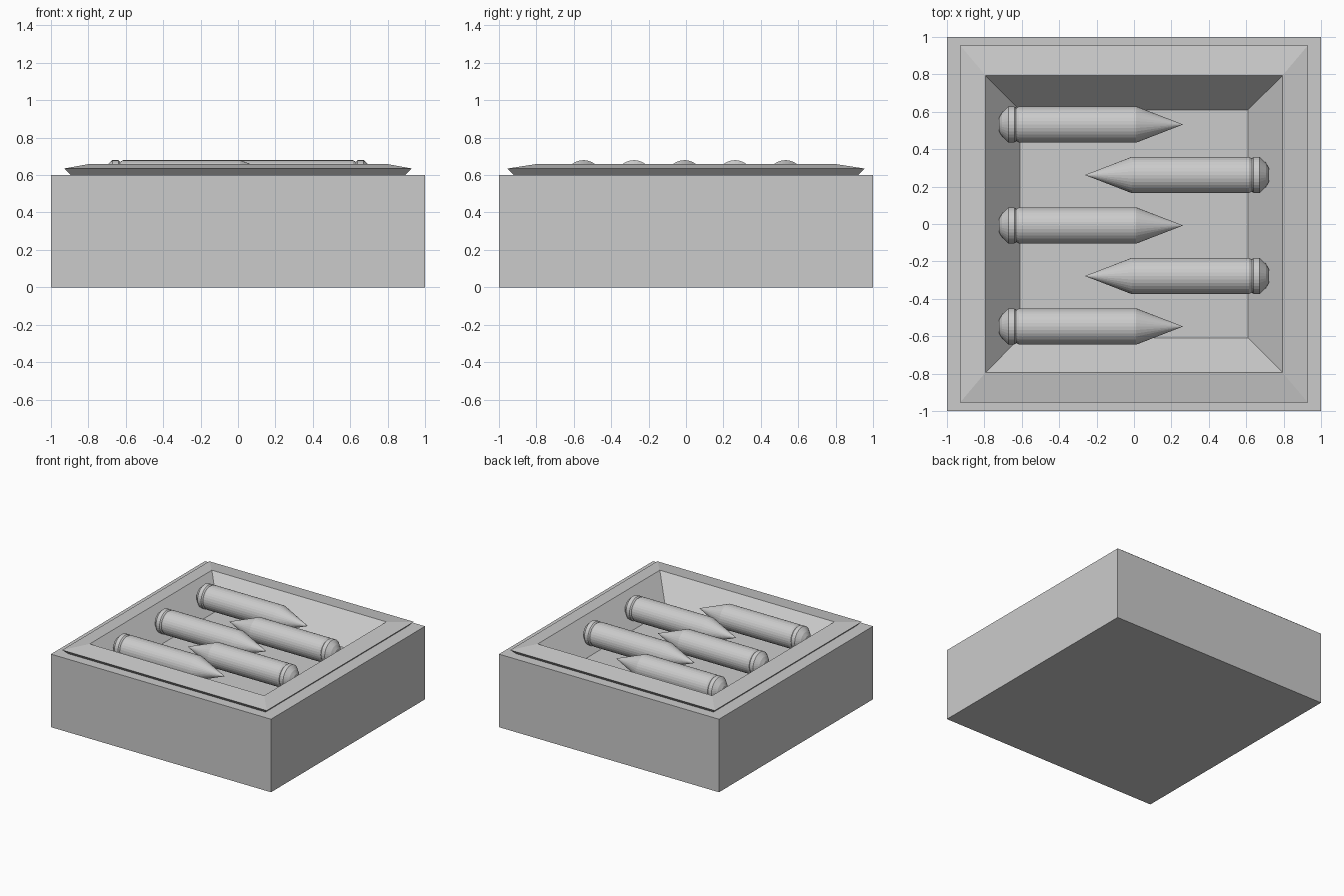
import bpy, bmesh, math

if "Cube" in bpy.data.objects:
    bpy.data.objects.remove(bpy.data.objects["Cube"])


def make_object(name, bm):
    bmesh.ops.recalc_face_normals(bm, faces=bm.faces)
    mesh = bpy.data.meshes.new(name)
    bm.to_mesh(mesh)
    bm.free()
    obj = bpy.data.objects.new(name, mesh)
    bpy.context.collection.objects.link(obj)
    return obj


def loft(bm, rings):
    """Bridge rings of equal length and cap both ends."""
    for a, b in zip(rings, rings[1:]):
        for i in range(len(a)):
            j = (i + 1) % len(a)
            bm.faces.new((a[i], a[j], b[j], b[i]))
    bm.faces.new(rings[0])
    bm.faces.new(rings[-1])


# Case: square block, raised bevelled rim, sloping walls and sunken floor
CASE = [(1, 1, 0), (1, 1, 0.6), (0.895, 0.92, 0.6), (0.93, 0.955, 0.635),
        (0.793, 0.793, 0.66), (0.61, 0.61, 0.45)]
bm = bmesh.new()
loft(bm, [[bm.verts.new((sx * hx, sy * hy, z))
           for sx, sy in ((-1, -1), (1, -1), (1, 1), (-1, 1))]
          for hx, hy, z in CASE])
make_object("case", bm)

# Cartridge profile: (x, radius) from the rounded base to the pointed tip
PROFILE = [(-0.722, 0.036), (-0.705, 0.065), (-0.672, 0.097), (-0.64, 0.097),
           (-0.63, 0.088), (-0.615, 0.097), (0.012, 0.097), (0.26, 0.001)]
SIDES = 32


def cartridge(name, y, direction):
    bm = bmesh.new()
    rings = []
    for x, r in PROFILE:
        rings.append([bm.verts.new((direction * x,
                                    y + r * math.cos(math.tau * i / SIDES),
                                    0.583 + r * math.sin(math.tau * i / SIDES)))
                      for i in range(SIDES)])
    loft(bm, rings)
    return make_object(name, bm)


# Five cartridges in alternating directions
for k in range(5):
    cartridge(f"cartridge_{k + 1}", 0.532 - 0.27 * k, 1 if k % 2 == 0 else -1)
